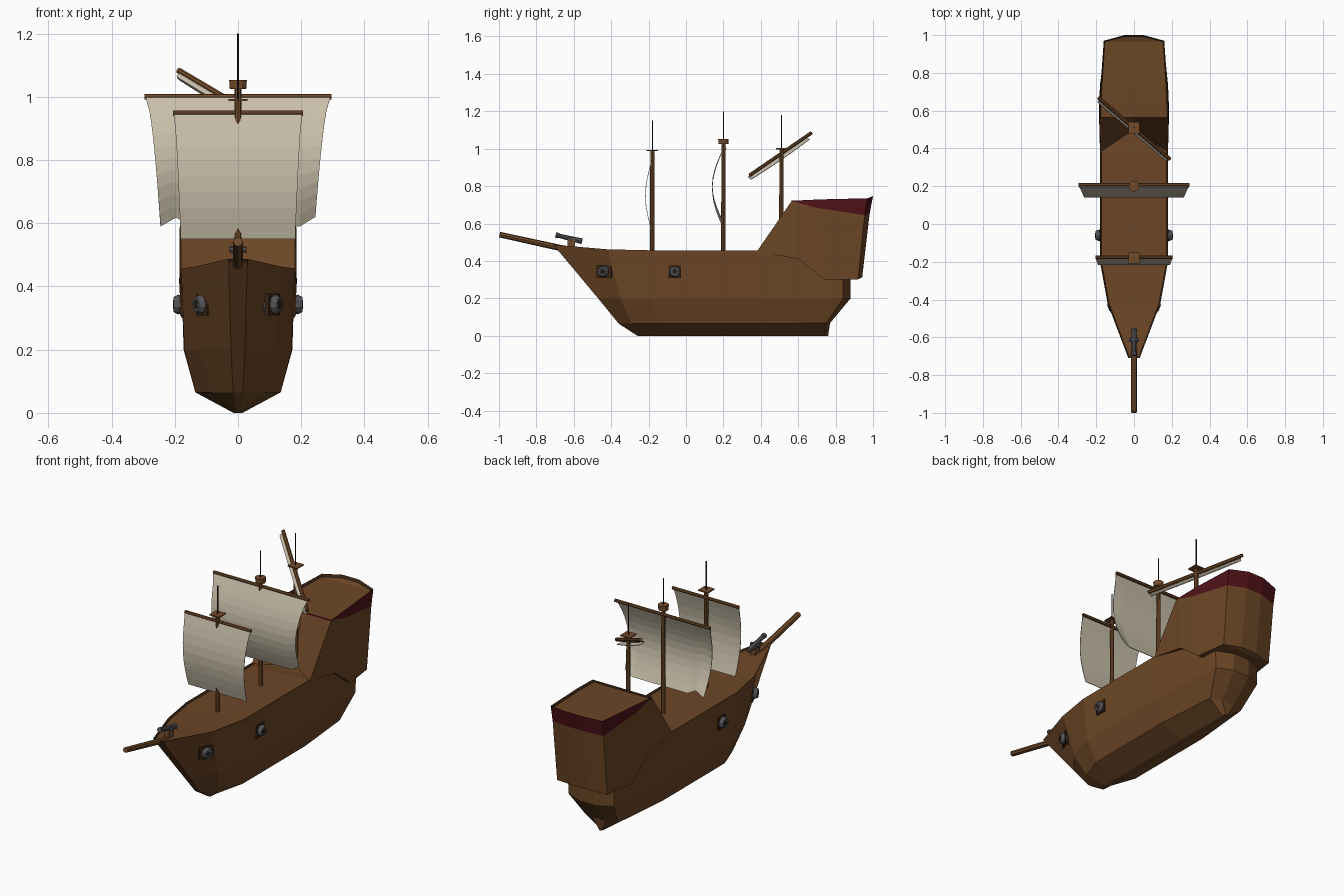
import bpy, bmesh, math
from mathutils import Vector

if "Cube" in bpy.data.objects:
    bpy.data.objects.remove(bpy.data.objects["Cube"])

def mat(name, rgb):
    m = bpy.data.materials.new(name)
    m.diffuse_color = (*rgb, 1)
    m.use_nodes = True
    m.node_tree.nodes["Principled BSDF"].inputs["Base Color"].default_value = m.diffuse_color
    return m

WOOD = mat("hull_wood", (0.15, 0.062, 0.019))
SPAR = mat("spar_wood", (0.17, 0.07, 0.022))
RIM = mat("dark_wood", (0.045, 0.02, 0.008))
RED = mat("deep_red", (0.08, 0.006, 0.009))
SAIL = mat("sail_cloth", (0.58, 0.52, 0.40))
IRON = mat("gun_iron", (0.09, 0.09, 0.10))
BLACK = mat("dark_metal", (0.02, 0.015, 0.01))

def finish(bm, name, *mats):
    bmesh.ops.recalc_face_normals(bm, faces=bm.faces)
    me = bpy.data.meshes.new(name)
    bm.to_mesh(me)
    bm.free()
    for m in mats:
        me.materials.append(m)
    ob = bpy.data.objects.new(name, me)
    bpy.context.collection.objects.link(ob)
    return ob

def loft(name, levels, mats, sink, band_level=None):
    """Stack mirrored half outlines, cap both ends, and sink the top deck inside a rim."""
    bm = bmesh.new()
    rings = []
    for half in levels:
        pts = half + [(-x, y, z) for x, y, z in reversed(half)]
        rings.append([bm.verts.new(p) for p in pts])
    n = len(rings[0])
    for k, (lo, hi) in enumerate(zip(rings, rings[1:])):
        for i in range(n):
            j = (i + 1) % n
            f = bm.faces.new((lo[i], lo[j], hi[j], hi[i]))
            f.material_index = 2 if k == band_level else 0
    caps = {}
    for ring in (rings[0], rings[-1]):
        caps[ring[0]] = [bm.faces.new((ring[i], ring[i + 1], ring[n - 2 - i], ring[n - 1 - i]))
                         for i in range(n // 2 - 1)]
    deck = caps[rings[-1][0]]
    bmesh.ops.remove_doubles(bm, verts=bm.verts, dist=0.0005)
    bmesh.ops.recalc_face_normals(bm, faces=bm.faces)
    deck = [f for f in deck if f.is_valid]
    if not deck or len(deck) < n // 2 - 1:
        top_y = [f for f in bm.faces if f.normal.z > 0.9]
        deck = list(set(deck) | set(top_y))
    rim = bmesh.ops.inset_region(bm, faces=deck, thickness=0.008)["faces"]
    for f in rim:
        f.material_index = 1
    for v in {v for f in deck for v in f.verts}:
        v.co.z -= sink
    return finish(bm, name, *mats)

def rod(name, a, b, r1, m, r2=None, sides=8):
    """Tapered round bar from a to b."""
    a, b = Vector(a), Vector(b)
    bm = bmesh.new()
    bmesh.ops.create_cone(bm, cap_ends=True, segments=sides, radius1=r1,
                          radius2=r1 if r2 is None else r2, depth=(b - a).length)
    q = (b - a).to_track_quat('Z', 'Y')
    for v in bm.verts:
        v.co = q @ v.co + (a + b) / 2
    return finish(bm, name, m)

def box(name, centre, size, m, yaw=0):
    bm = bmesh.new()
    bmesh.ops.create_cube(bm, size=1)
    c, s = math.cos(yaw), math.sin(yaw)
    for v in bm.verts:
        x, y, z = (v.co[i] * size[i] for i in range(3))
        v.co = Vector(centre) + Vector((c * x - s * y, s * x + c * y, z))
    return finish(bm, name, m)

def sheet(name, fn, nu, nv):
    """Cloth sheet from a function of u (across) and v (down)."""
    bm = bmesh.new()
    g = [[bm.verts.new(fn(i / nu, j / nv)) for i in range(nu + 1)] for j in range(nv + 1)]
    for j in range(nv):
        for i in range(nu):
            bm.faces.new((g[j][i], g[j][i + 1], g[j + 1][i + 1], g[j + 1][i]))
    ob = finish(bm, name, SAIL)
    ob.modifiers.new("thickness", 'SOLIDIFY').thickness = 0.003
    return ob

# Hull: half outlines from bow to stern at keel, bilge, waterline and deck
keel = [(0.008, -0.26, 0), (0.012, -0.22, 0), (0.014, -0.1, 0), (0.014, 0.4, 0), (0.012, 0.74, 0), (0.006, 0.76, 0)]
bilge = [(0.015, -0.36, 0.065), (0.085, -0.29, 0.065), (0.135, -0.15, 0.065), (0.135, 0.4, 0.065),
         (0.105, 0.75, 0.068), (0.04, 0.77, 0.068)]
water = [(0.022, -0.47, 0.2), (0.12, -0.35, 0.2), (0.17, -0.18, 0.2), (0.172, 0.4, 0.2), (0.14, 0.84, 0.2), (0.05, 0.88, 0.2)]
deck = [(0.03, -0.71, 0.487), (0.14, -0.42, 0.462), (0.18, -0.2, 0.457), (0.18, 0.4, 0.457),
        (0.15, 0.84, 0.457), (0.05, 0.88, 0.457)]
loft("hull", [keel, bilge, water, deck], (WOOD, RIM), 0.01)

# Stern castle: folded front wall, tapering red band round the top
low = [(0, 0.50, 0.44), (0.18, 0.38, 0.452), (0.186, 0.60, 0.41), (0.18, 0.74, 0.302), (0.155, 0.92, 0.302), (0.05, 0.942, 0.312)]
band = [(0, 0.561, 0.715), (0.183, 0.561, 0.715), (0.183, 0.59, 0.714), (0.180, 0.69, 0.685), (0.158, 0.955, 0.645), (0.05, 0.982, 0.655)]
top = [(0, 0.565, 0.722), (0.183, 0.565, 0.722), (0.183, 0.59, 0.723), (0.178, 0.72, 0.729), (0.16, 0.97, 0.735), (0.05, 1.0, 0.747)]
loft("stern_castle", [low, band, top], (WOOD, RIM, RED), 0.012, band_level=1)

# Masts with tops and flag poles
for name, y, z0, z1, tip in (("fore", -0.18, 0.44, 0.99, 1.15), ("main", 0.2, 0.44, 1.03, 1.2),
                             ("mizzen", 0.51, 0.44, 1.0, 1.18)):
    rod(name + "_mast", (0, y, z0), (0, y, z1), 0.012, SPAR, 0.011)
    rod(name + "_flag_pole", (0, y, z1), (0, y, tip), 0.003, BLACK, sides=6)
    if name == "main":
        rod("crows_nest", (0, y, 1.025), (0, y, 1.053), 0.026, SPAR, 0.028, sides=12)
    else:
        box(name + "_mast_top", (0, y, z1), (0.06, 0.06, 0.006), SPAR)

# Square sails on their yards
rod("fore_yard", (-0.205, -0.175, 0.948), (0.205, -0.175, 0.948), 0.009, SPAR)
rod("main_yard", (-0.295, 0.207, 1.0), (0.295, 0.207, 1.0), 0.009, SPAR)

def fore_cloth(u, v):
    half = 0.203 - 0.022 * v ** 0.7
    return ((2 * u - 1) * half, -0.182 - 0.036 * math.sin(math.pi * v), 0.945 - 0.395 * v)

def main_cloth(u, v):
    s = 2 * u - 1
    half = 0.292 - 0.047 * v ** 0.6
    # ragged lower edge
    hem = 0.59
    if s > 0.85:
        hem = 0.62
    elif -0.85 < s < -0.75:
        hem = 0.618
    return (s * half, 0.197 - 0.058 * math.sin(math.pi * v * 0.97), 0.997 - (0.997 - hem) * v)

sheet("fore_sail", fore_cloth, 8, 8)
sheet("main_sail", main_cloth, 10, 10)

# Slanted mizzen yard with its gathered sail
A, B = Vector((0.19, 0.343, 0.86)), Vector((-0.188, 0.668, 1.083))
rod("mizzen_yard", A, B, 0.010, SPAR)
side = Vector((-0.6, -0.75, 0)).normalized()
sheet("mizzen_sail", lambda u, v: A.lerp(B, 0.02 + 0.96 * u)
      + side * 0.022 * math.sin(math.pi * v) - Vector((0, 0, 0.03 * v + 0.005 * math.sin(math.pi * u) * v)), 8, 4)

# Bowsprit
rod("bowsprit", (0, -0.56, 0.445), (0, -0.997, 0.541), 0.017, SPAR, 0.015)

# Swivel gun at the bow
box("swivel_mount", (0, -0.613, 0.487), (0.03, 0.04, 0.06), SPAR)
rod("swivel_barrel", (0, -0.555, 0.505), (0, -0.69, 0.537), 0.015, IRON, 0.011)
rod("swivel_muzzle", (0, -0.68, 0.535), (0, -0.697, 0.539), 0.014, IRON)
rod("swivel_trunnion", (-0.027, -0.613, 0.517), (0.027, -0.613, 0.517), 0.009, IRON)

# Broadside guns in square ports, mirrored on both sides
for s, tag in ((1, "right"), (-1, "left")):
    for k, (x, y, z, dx, dy) in enumerate(((0.109, -0.437, 0.343, 0.9, -0.436), (0.177, -0.06, 0.343, 1, 0))):
        c, d = Vector((s * x, y, z)), Vector((s * dx, dy, 0))
        yaw = math.atan2(d.y, d.x)
        name = f"gun_{tag}_{k + 1}"
        w = 0.085 if k == 0 else 0.066
        box(name + "_port", c, (0.012, w, 0.07), RIM, yaw)
        rod(name + "_barrel", c - d * 0.03, c + d * 0.012, 0.026, IRON, 0.031, sides=10)
        rod(name + "_muzzle", c + d * 0.012, c + d * 0.027, 0.031, IRON, 0.024, sides=10)
        rod(name + "_bore", c + d * 0.02, c + d * 0.0285, 0.014, BLACK, sides=10)
